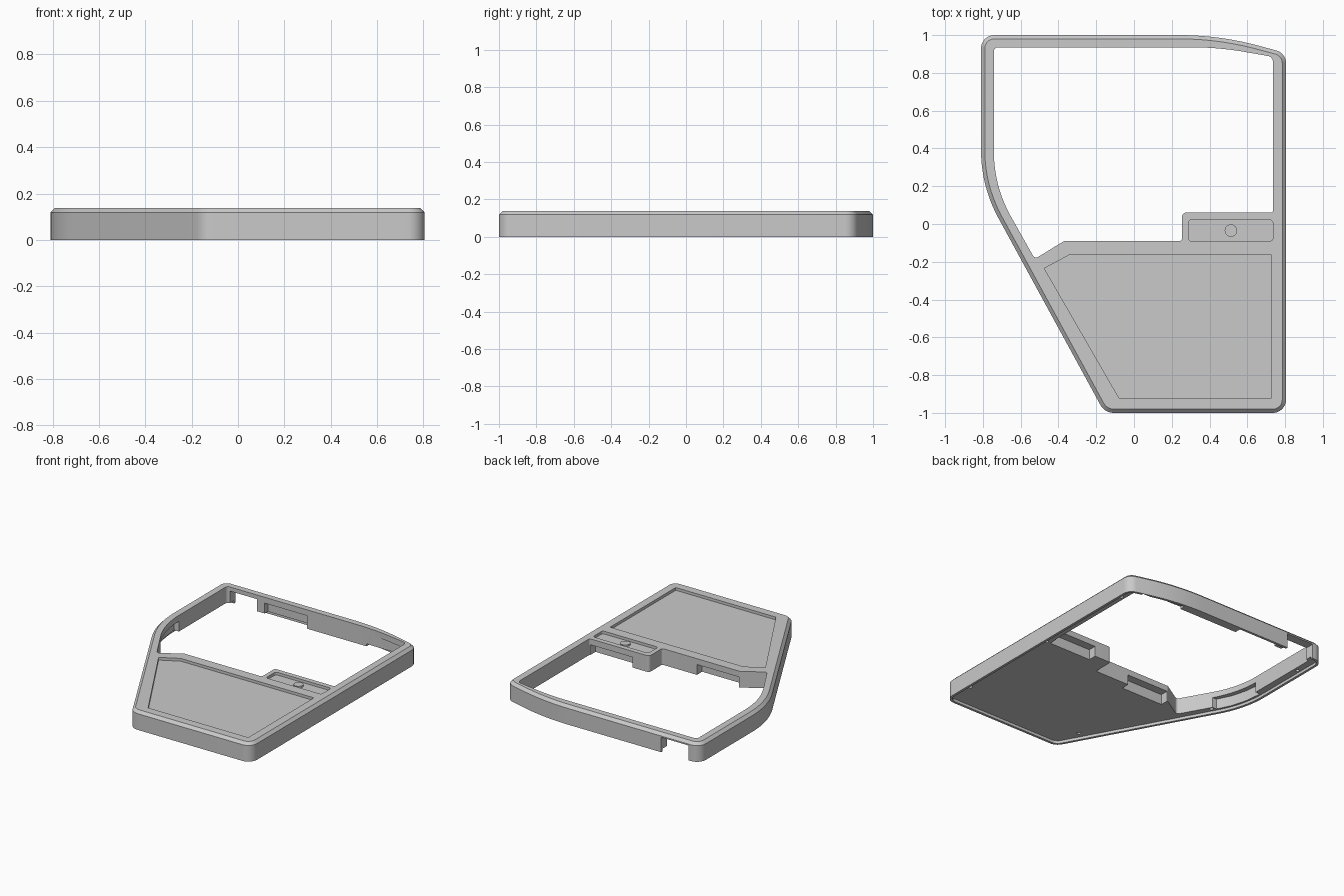
import bpy, bmesh
from math import tan, sin, cos, pi
from mathutils import Vector

cube = bpy.data.objects.get("Cube")
if cube:
    bpy.data.objects.remove(cube, do_unlink=True)

grey = bpy.data.materials.new("light grey")
grey.use_nodes = True
grey.diffuse_color = (0.59, 0.59, 0.59, 1)
grey.node_tree.nodes["Principled BSDF"].inputs["Base Color"].default_value = grey.diffuse_color

TOP = 0.138      # overall height
FLOOR = 0.118    # floor of the recesses in the top
UNDER = 0.02     # underside inside the bottom rim


def corner(corners, i):
    """Position of a corner and the directions to its two neighbours."""
    p = Vector(corners[i][:2])
    a = (Vector(corners[i - 1][:2]) - p).normalized()
    b = (Vector(corners[(i + 1) % len(corners)][:2]) - p).normalized()
    return p, a, b


def rounded(corners):
    """Outline from (x, y, radius) corners, each filleted with an arc."""
    path = []
    steps = 10
    for i in range(len(corners)):
        p, a, b = corner(corners, i)
        r = corners[i][2]
        t = r / tan(a.angle(b) / 2)
        centre = p + (a + b).normalized() * (r * r + t * t) ** 0.5
        s, e = p + a * t - centre, p + b * t - centre
        for k in range(steps + 1):
            path.append(centre + s.lerp(e, k / steps).normalized() * r)
    return path


def inset(corners, d):
    """Move every side of a convex outline inwards by d."""
    out = []
    for i in range(len(corners)):
        p, a, b = corner(corners, i)
        p += (a + b).normalized() * d / sin(a.angle(b) / 2)
        out.append((p.x, p.y, corners[i][2] - d))
    return out


def rect(x0, x1, y0, y1):
    return [(x0, y0), (x1, y0), (x1, y1), (x0, y1)]


def disc(x, y, r):
    return [(x + r * cos(k * pi / 12), y + r * sin(k * pi / 12)) for k in range(24)]


def prism(name, path, z0, z1, chamfer=0):
    bm = bmesh.new()
    face = bm.faces.new([bm.verts.new((p[0], p[1], z0)) for p in path])
    res = bmesh.ops.extrude_face_region(bm, geom=[face])
    for v in res["geom"]:
        if isinstance(v, bmesh.types.BMVert):
            v.co.z = z1
    bmesh.ops.recalc_face_normals(bm, faces=bm.faces)
    if chamfer:
        rim = [e for e in bm.edges if all(v.co.z > z1 - 1e-4 for v in e.verts)]
        bmesh.ops.bevel(bm, geom=rim, offset=chamfer, segments=1, affect='EDGES')
    mesh = bpy.data.meshes.new(name)
    bm.to_mesh(mesh)
    bm.free()
    mesh.materials.append(grey)
    ob = bpy.data.objects.new(name, mesh)
    bpy.context.collection.objects.link(ob)
    return ob


def cut(target, path, z0, z1):
    cutter = prism("cutter", path, z0, z1)
    cutter.hide_render = True
    mod = target.modifiers.new("cut", 'BOOLEAN')
    mod.operation = 'DIFFERENCE'
    mod.solver = 'EXACT'
    mod.object = cutter
    bpy.context.view_layer.objects.active = target
    bpy.ops.object.modifier_apply(modifier=mod.name)
    bpy.data.objects.remove(cutter, do_unlink=True)


def smooth(ob):
    bpy.ops.object.select_all(action='DESELECT')
    ob.select_set(True)
    bpy.context.view_layer.objects.active = ob
    bpy.ops.object.shade_smooth_by_angle(angle=pi / 7)


# Outer shell with a chamfered top edge
outline = [(.805, -1, .07), (-.155, -1, .08), (-.81, .2, .75), (-.81, 1, .07),
           (.45, 1, 1.6), (.805, .905, .07)]
frame = prism("frame", rounded(outline), 0, TOP, .02)

# Shallow recess underneath, leaving a thin rim
cut(frame, rounded(inset(outline, .018)), -.1, UNDER)

# Large window opening
window = [(-.742, .935, .02), (-.742, .2, .7), (-.525, -.185, .02), (-.37, -.09, .02),
          (.255, -.09, .015), (.255, .06, .02), (.735, .06, .01),
          (.735, .885, .03), (.45, .935, 1.6)]
cut(frame, rounded(window), -.1, .3)

# Sunken panel and button tray in the top
cut(frame, [(-.475, -.235), (-.345, -.165), (.727, -.165), (.727, -.92), (-.08, -.92)], FLOOR, .3)
tray = [(.288, -.09, .015), (.735, -.09, .015), (.735, .023, .02), (.288, .023, .02)]
cut(frame, rounded(tray), FLOOR, .3)

# Pockets in the crossbar and the rear rail, open below
for x0, x1, y0, y1 in [(-.365, -.025, -.15, -.08), (.39, .73, 0, .07),
                       (-.44, -.1, .9, .972), (.39, .7, .85, .93)]:
    cut(frame, rect(x0, x1, y0, y1), -.1, .095)

# Pocket following the bend of the side rail
cut(frame, [(-.78, .38), (-.765, .25), (-.735, .14), (-.685, .04), (-.6, .04), (-.6, .38)], -.1, .095)

# Notch right through the rear rail
cut(frame, rect(-.72, -.5, .9, 1.1), -.1, .108)

# Screw holes beneath the rim
for x, y in [(.762, .78), (.762, 0), (.762, -.79), (-.19, -.8), (-.66, .02), (-.772, .78)]:
    cut(frame, disc(x, y, .013), 0, .05)
smooth(frame)

# Tab of the rear rail that reaches the bottom
prism("rear_tab", rect(-.1, .38, .936, .985), 0, .03)

# Round button in the tray
smooth(prism("button", disc(.513, -.035, .033), FLOOR - .005, FLOOR + .012))
